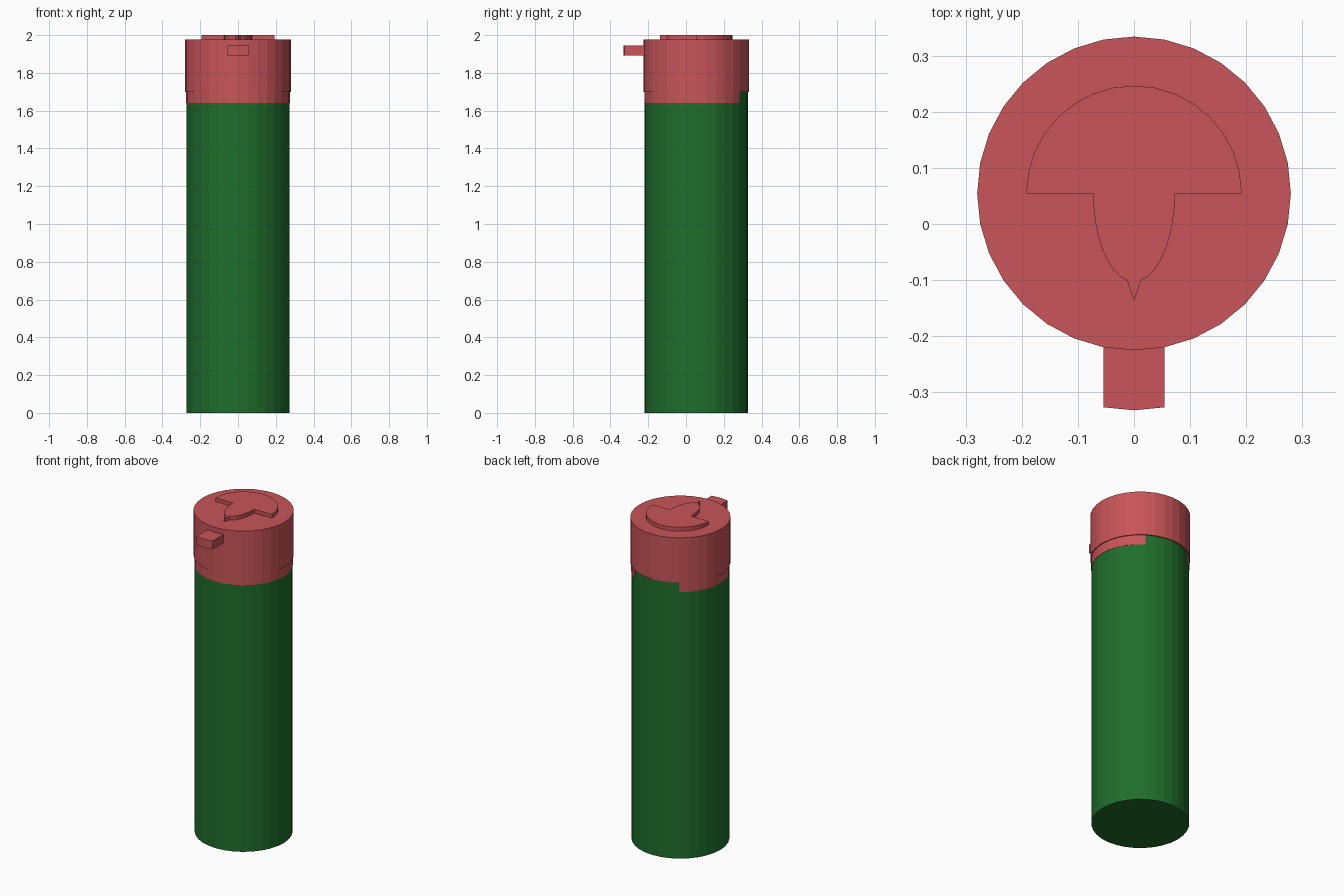
import bpy, bmesh
from math import sin, cos, pi, radians

if "Cube" in bpy.data.objects:
    bpy.data.objects.remove(bpy.data.objects["Cube"])

SIDES = 32
CY = 0.0545          # cylinder axis position on y
STEP = 2 * pi / SIDES


def material(name, rgb):
    m = bpy.data.materials.new(name)
    m.diffuse_color = (*rgb, 1)
    m.use_nodes = True
    m.node_tree.nodes["Principled BSDF"].inputs["Base Color"].default_value = m.diffuse_color
    return m


RED = material("red_plastic", (0.58, 0.09, 0.10))
GREEN = material("green_case", (0.014, 0.155, 0.025))


def prism(name, outline, z0, z1, mat):
    """Extrude a flat outline of (x, y) points from z0 to z1."""
    bm = bmesh.new()
    face = bm.faces.new([bm.verts.new((x, y, z0)) for x, y in outline])
    top = bmesh.ops.extrude_face_region(bm, geom=[face])["geom"]
    for v in top:
        if isinstance(v, bmesh.types.BMVert):
            v.co.z = z1
    bmesh.ops.recalc_face_normals(bm, faces=bm.faces)
    me = bpy.data.meshes.new(name)
    bm.to_mesh(me)
    bm.free()
    me.materials.append(mat)
    ob = bpy.data.objects.new(name, me)
    bpy.context.collection.objects.link(ob)
    return ob


def arc(r, first, last):
    """Points on the 32-sided circle from step first to step last."""
    return [(r * cos(i * STEP), CY + r * sin(i * STEP)) for i in range(first, last + 1)]


# Green tube and wider red cap
prism("body", arc(0.273, 0, SIDES - 1), 0, 1.70, GREEN)
prism("cap", arc(0.2795, 0, SIDES - 1), 1.70, 1.976, RED)

# Collar below the cap, open at the back
prism("collar", arc(0.2745, -21, 5) + arc(0.268, -21, 5)[::-1], 1.64, 1.70, RED)

# Front tab, following the curve of the cap
front = [(x, y - 0.107) for x, y in arc(0.2795, -9, -7)]
prism("front_tab", front + [(0.0545, -0.21), (-0.0545, -0.21)], 1.892, 1.945, RED)

# Raised relief on the lid: half disc with a tapering stem
stem = [(0.073 * cos(radians(t)), CY - 0.157 * sin(radians(t))) for t in range(0, 81, 10)]
left = [(-x, y) for x, y in stem]
relief = arc(0.192, 0, 16) + left + [(0, -0.137)] + stem[::-1]
prism("lid_relief", relief, 1.97, 2.0, RED)
